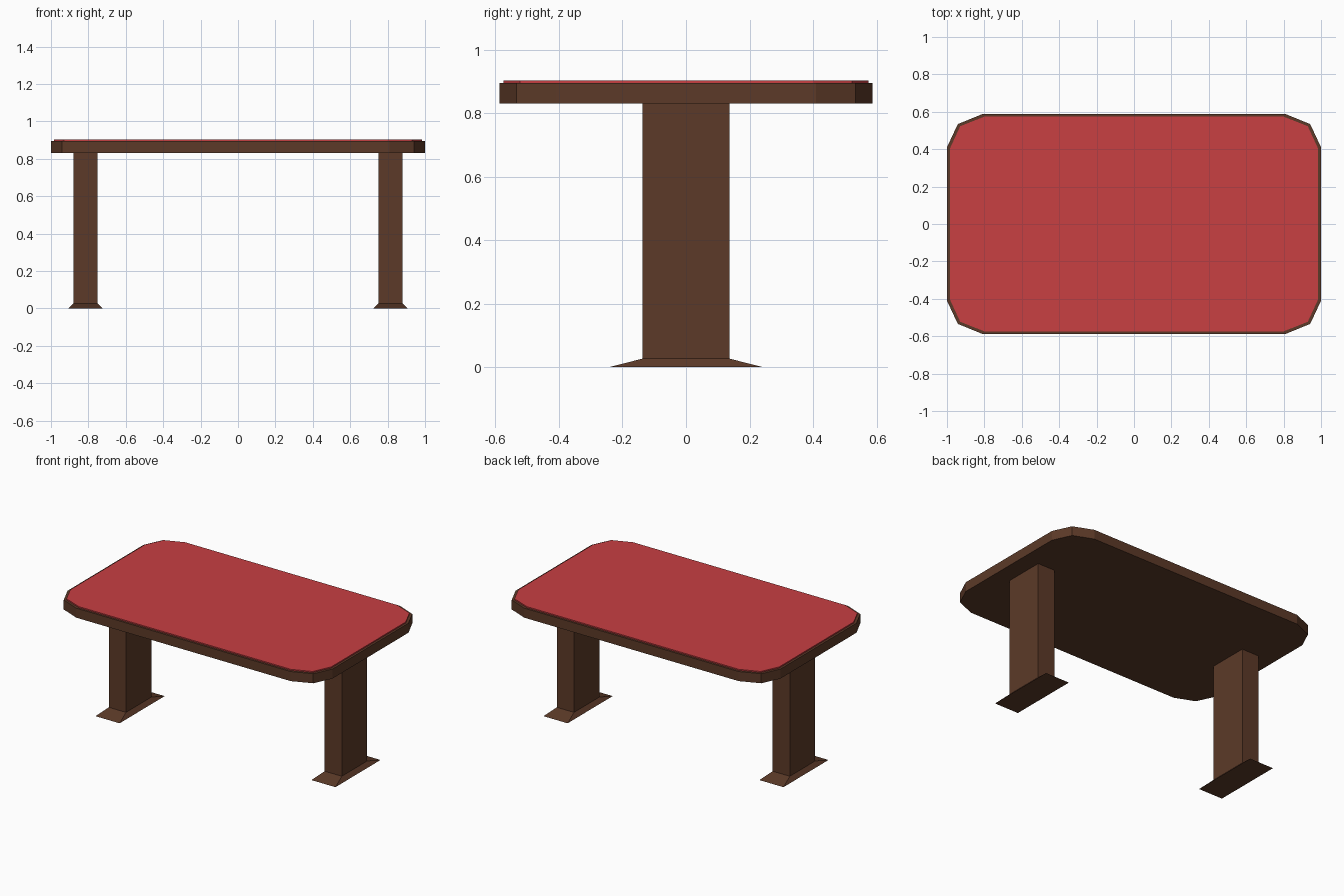
import bpy, bmesh

if "Cube" in bpy.data.objects:
    bpy.data.objects.remove(bpy.data.objects["Cube"])


def material(name, color):
    m = bpy.data.materials.new(name)
    m.diffuse_color = (*color, 1)
    m.use_nodes = True
    m.node_tree.nodes["Principled BSDF"].inputs["Base Color"].default_value = m.diffuse_color
    return m


wood = material("dark_wood", (0.107, 0.042, 0.021))
felt = material("red_surface", (0.58, 0.05, 0.055))


def stack(name, rings, mat):
    """Closed solid lofted through rings of (outline, z)."""
    bm = bmesh.new()
    loops = [[bm.verts.new((x, y, z)) for x, y in pts] for pts, z in rings]
    n = len(loops[0])
    for a, b in zip(loops, loops[1:]):
        for i in range(n):
            j = (i + 1) % n
            bm.faces.new((a[i], a[j], b[j], b[i]))
    bm.faces.new(loops[0][::-1])
    bm.faces.new(loops[-1])
    bmesh.ops.recalc_face_normals(bm, faces=bm.faces)
    mesh = bpy.data.meshes.new(name)
    bm.to_mesh(mesh)
    bm.free()
    mesh.materials.append(mat)
    obj = bpy.data.objects.new(name, mesh)
    bpy.context.collection.objects.link(obj)
    return obj


def rounded(corner):
    """Mirror one corner's points into a full outline."""
    back = corner[::-1]
    return (corner + [(-x, y) for x, y in back]
            + [(-x, -y) for x, y in corner] + [(x, -y) for x, y in back])


def rect(cx, hx, hy):
    return [(cx + hx, -hy), (cx + hx, hy), (cx - hx, hy), (cx - hx, -hy)]


# Table top slab and raised red surface
slab = rounded([(1.0, 0.41), (0.942, 0.534), (0.81, 0.588)])
inlay = rounded([(0.985, 0.402), (0.929, 0.523), (0.8, 0.574)])
stack("table_top", [(slab, 0.83), (slab, 0.895)], wood)
stack("red_surface", [(inlay, 0.895), (inlay, 0.903)], felt)

# Legs with flared feet
for side, cx in (("left", -0.815), ("right", 0.815)):
    post = rect(cx, 0.065, 0.137)
    base = rect(cx, 0.091, 0.243)
    stack(f"{side}_leg", [(base, 0), (post, 0.027), (post, 0.83)], wood)
